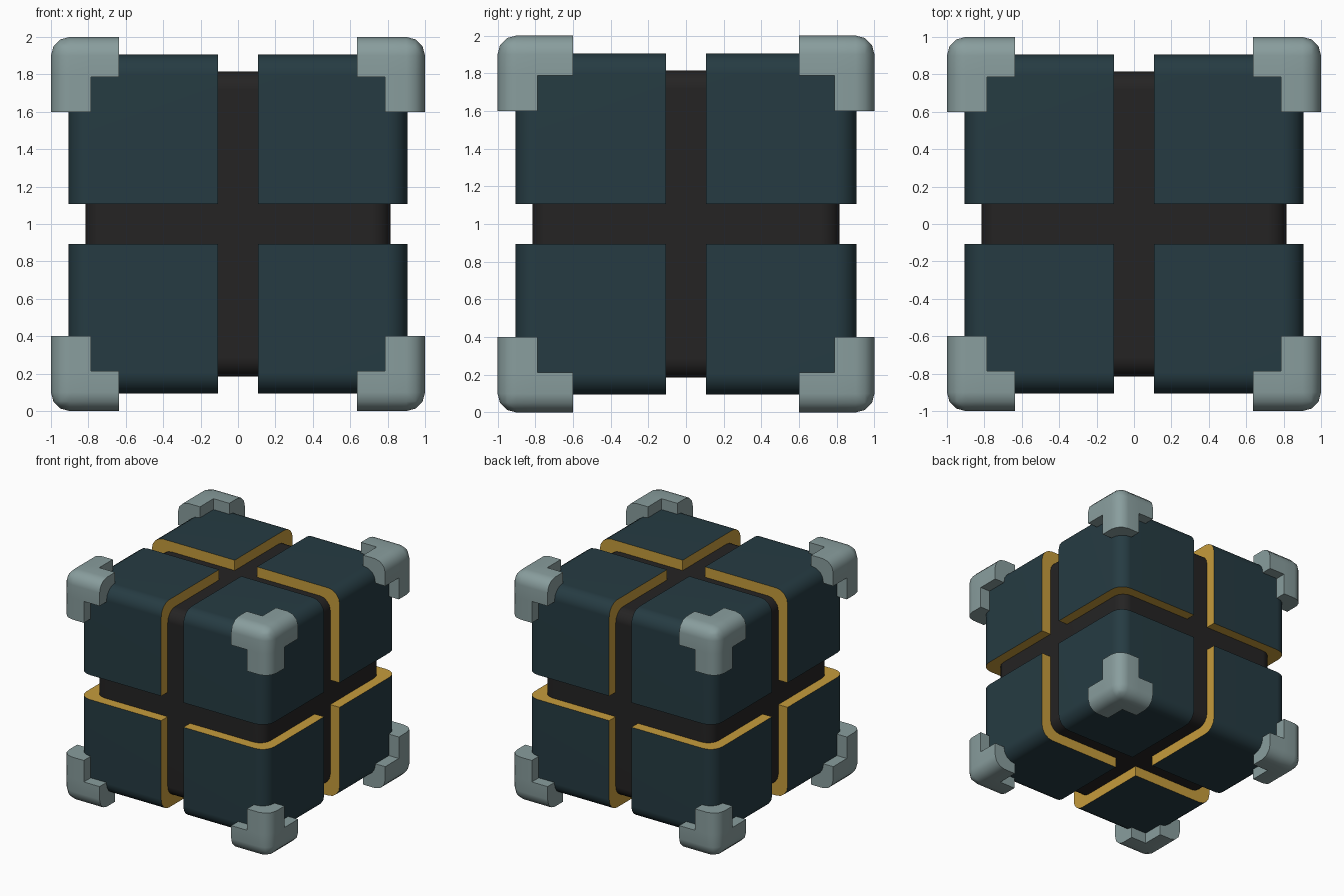
import bpy, bmesh, math
from itertools import product
from mathutils import Vector

if "Cube" in bpy.data.objects:
    bpy.data.objects.remove(bpy.data.objects["Cube"])


def material(name, rgb):
    m = bpy.data.materials.new(name)
    m.diffuse_color = (*rgb, 1)
    m.use_nodes = True
    m.node_tree.nodes["Principled BSDF"].inputs["Base Color"].default_value = m.diffuse_color
    return m


TEAL = material("dark teal", (0.019, 0.044, 0.055))
GOLD = material("gold", (0.56, 0.33, 0.045))
GREY = material("pale grey green", (0.25, 0.34, 0.34))
BLACK = material("near black", (0.018, 0.017, 0.017))
CENTRE = Vector((0, 0, 1))


def finish(bm, name, mats):
    me = bpy.data.meshes.new(name)
    bm.to_mesh(me)
    bm.free()
    ob = bpy.data.objects.new(name, me)
    bpy.context.collection.objects.link(ob)
    for m in mats:
        me.materials.append(m)
    bpy.ops.object.select_all(action='DESELECT')
    ob.select_set(True)
    bpy.context.view_layer.objects.active = ob
    bpy.ops.object.shade_smooth_by_angle(angle=math.radians(40))
    w = ob.modifiers.new("flat_faces", 'WEIGHTED_NORMAL')
    w.keep_sharp = True
    return ob


def add_cells(bm, axes, cells):
    """Outer skin of a set of grid cells, axes = grid lines for x, y, z."""
    for c in cells:
        for a, side in product(range(3), (0, 1)):
            n = list(c)
            n[a] += 2 * side - 1
            if tuple(n) in cells:
                continue
            u, v = (a + 1) % 3, (a + 2) % 3
            quad = []
            for du, dv in ((0, 0), (1, 0), (1, 1), (0, 1)):
                i = [0, 0, 0]
                i[a], i[u], i[v] = c[a] + side, c[u] + du, c[v] + dv
                quad.append(bm.verts.new([axes[k][i[k]] for k in range(3)]))
            bm.faces.new(quad if side else quad[::-1])
    bmesh.ops.remove_doubles(bm, verts=bm.verts[:], dist=1e-5)


def round_outer(bm, hi, radius, segments):
    """Round only the three edges that meet at the outer corner."""
    def outer(e):
        return sum(all(abs(v.co[k] - hi) < 1e-4 for v in e.verts) for k in range(3)) == 2
    bmesh.ops.bevel(bm, geom=[e for e in bm.edges if outer(e)], offset=radius,
                    segments=segments, profile=0.5, affect='EDGES')


def place(bm, signs):
    for v in bm.verts:
        v.co = Vector([v.co[k] * signs[k] for k in range(3)]) + CENTRE
    bmesh.ops.recalc_face_normals(bm, faces=bm.faces[:])


# Dark rounded core seen in the gaps
bm = bmesh.new()
bmesh.ops.create_cube(bm, size=1.63)
bmesh.ops.bevel(bm, geom=bm.edges[:], offset=0.1, segments=4, profile=0.5, affect='EDGES')
place(bm, (1, 1, 1))
finish(bm, "core", [BLACK])

for signs in product((-1, 1), repeat=3):
    tag = "_".join((("left", "right")[signs[0] > 0], ("front", "back")[signs[1] > 0],
                    ("bottom", "top")[signs[2] > 0]))

    # Block with gold faces towards the gaps
    bm = bmesh.new()
    add_cells(bm, [(0.107, 0.905)] * 3, {(0, 0, 0)})
    round_outer(bm, 0.905, 0.11, 4)
    for f in bm.faces:
        f.normal_update()
        f.material_index = int(min(f.normal) < -0.9)
    place(bm, signs)
    finish(bm, "block_" + tag, [TEAL, GOLD])

    # Three-armed corner guard
    bm = bmesh.new()
    add_cells(bm, [(0.635, 0.787, 1), (0.6, 0.787, 1), (0.6, 0.787, 1)],
              {(1, 1, 1), (0, 1, 1), (1, 0, 1), (1, 1, 0)})
    round_outer(bm, 1, 0.1, 3)
    place(bm, signs)
    finish(bm, "corner_guard_" + tag, [GREY])
